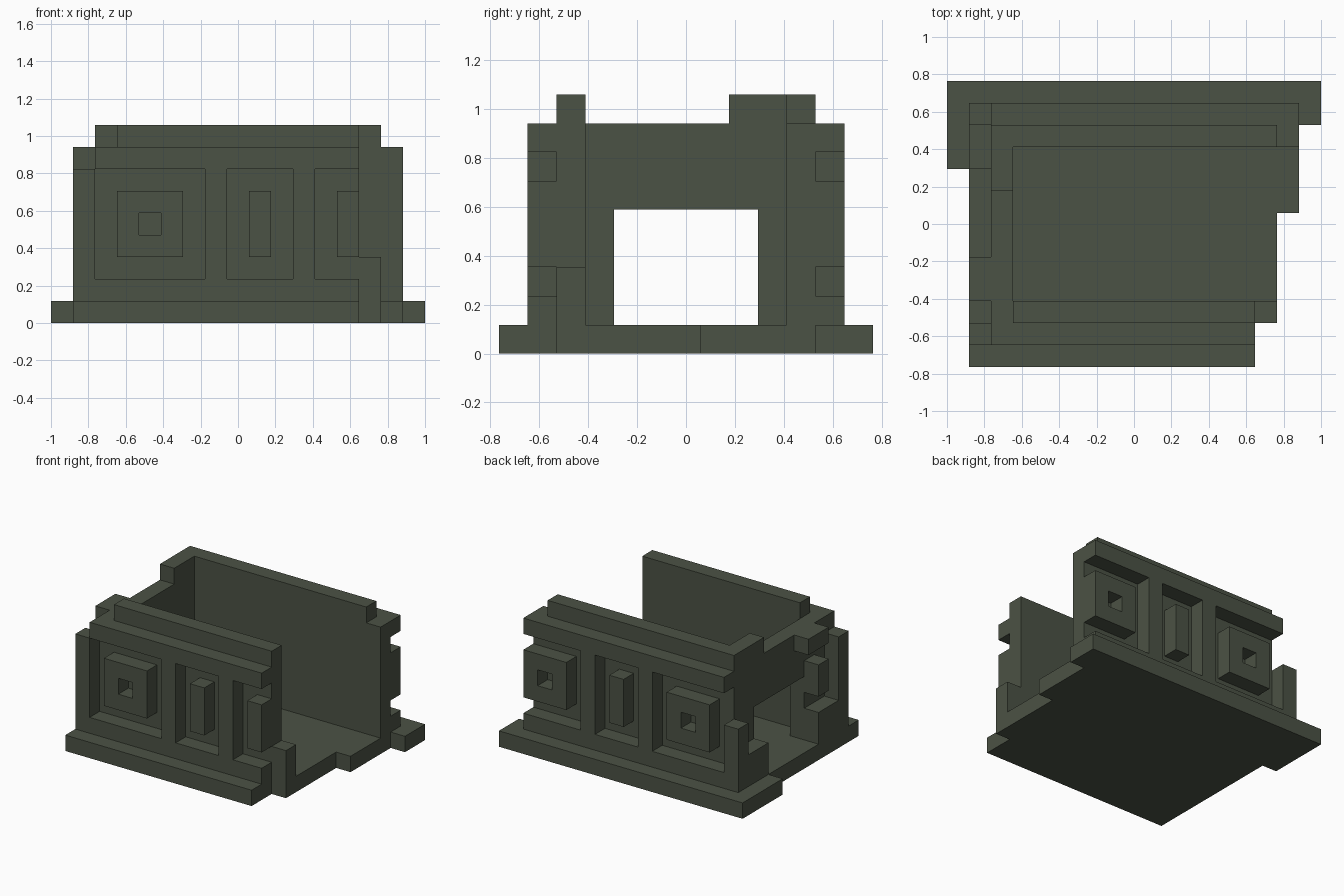
import bpy
import bmesh
from mathutils import Matrix, Vector

cube = bpy.data.objects.get("Cube")
if cube:
    bpy.data.objects.remove(cube, do_unlink=True)

U = 2 / 17                      # one block unit
ORIGIN = Vector((-1, -6.5 * U, 0))

stone = bpy.data.materials.new("mossy grey stone")
stone.use_nodes = True
COLOR = (0.071, 0.085, 0.059, 1)
stone.diffuse_color = COLOR
stone.node_tree.nodes["Principled BSDF"].inputs["Base Color"].default_value = COLOR


def part(name, boxes):
    """One object from boxes given as (x0, x1, y0, y1, z0, z1) in block units."""
    bm = bmesh.new()
    for x0, x1, y0, y1, z0, z1 in boxes:
        centre = ORIGIN + Vector((x0 + x1, y0 + y1, z0 + z1)) * U / 2
        size = Vector((x1 - x0, y1 - y0, z1 - z0)) * U
        bmesh.ops.create_cube(bm, size=1, matrix=Matrix.Translation(centre) @ Matrix.Diagonal(size).to_4x4())
    mesh = bpy.data.meshes.new(name)
    bm.to_mesh(mesh)
    bm.free()
    mesh.materials.append(stone)
    obj = bpy.data.objects.new(name, mesh)
    bpy.context.collection.objects.link(obj)
    return obj


def square_block(x0, x1, y0, y1):
    """Raised panel block with a square hole in the middle."""
    return [(x0, x0 + 1, y0, y1, 3, 6), (x1 - 1, x1, y0, y1, 3, 6),
            (x0 + 1, x1 - 1, y0, y1, 3, 4), (x0 + 1, x1 - 1, y0, y1, 5, 6)]


# Floor slab with broken right edge
part("floor", [(1, 14, 1, 2, 0, 1), (1, 15, 2, 7, 0, 1), (1, 16, 7, 12, 0, 1)])

# Projecting plinth
part("front_plinth", [(1, 14, 0, 1, 0, 1)])
part("back_plinth", [(0, 17, 12, 13, 0, 1), (0, 1, 9, 12, 0, 1), (16, 17, 11, 12, 0, 1)])

# Inner wall layers
part("front_wall", [(2, 14, 2, 3, 1, 8), (14, 15, 2, 3, 1, 3)])
part("back_wall", [(2, 16, 10, 11, 1, 8)])
part("side_wall", [(2, 3, 3, 4, 1, 8), (2, 3, 9, 10, 1, 8), (2, 3, 4, 9, 5, 8)])

# Outer frames: bottom rail, cornice and uprights between the panels
for name, y0, end in (("front", 1, 14), ("back", 11, 16)):
    y1 = y0 + 1
    part(name + "_bottom_rail", [(2, end, y0, y1, 1, 2)])
    part(name + "_cornice", [(2, end, y0, y1, 7, 8)])
    part(name + "_uprights", [(7, 8, y0, y1, 2, 7), (11, 12, y0, y1, 2, 7)])
    part(name + "_square_block", square_block(3, 6, y0, y1))
    part(name + "_narrow_block", [(9, 10, y0, y1, 3, 6)])
part("front_broken_block", [(13, 14, 1, 2, 3, 6)])
part("back_end_block", square_block(13, 16, 11, 12))

# Corner posts
part("front_corner_post", [(1, 2, 1, 2, 1, 7)])
part("back_corner_post", [(1, 2, 11, 12, 1, 5)])

# Outer frame remains around the side opening
part("side_bottom_rail", [(1, 2, 2, 4, 1, 3), (1, 2, 9, 11, 1, 3)])
part("side_block", [(1, 2, 3, 4, 4, 6)])
part("side_cornice", [(1, 2, 3, 5, 7, 8)])

# Top rim
part("front_rim", [(3, 14, 2, 3, 8, 9)])
part("back_rim", [(2, 15, 10, 11, 8, 9), (2, 3, 8, 10, 8, 9)])
